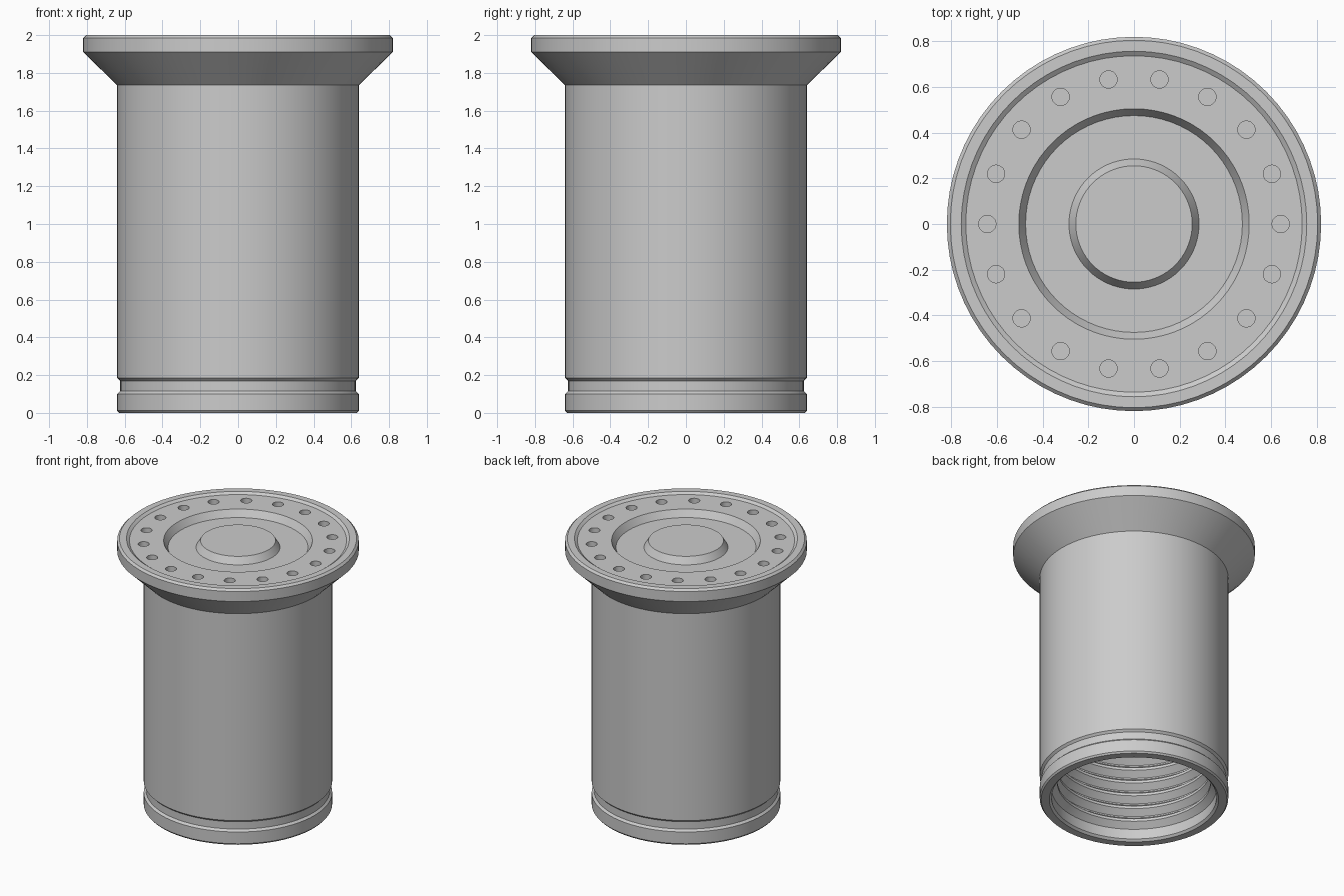
import bpy, bmesh, math
from mathutils import Matrix

cube = bpy.data.objects.get("Cube")
if cube:
    bpy.data.objects.remove(cube, do_unlink=True)

SEGMENTS = 72
HOLES = 18

metal = bpy.data.materials.new("light_grey_metal")
metal.use_nodes = True
grey = (0.6, 0.6, 0.6, 1)
metal.diffuse_color = grey
metal.node_tree.nodes["Principled BSDF"].inputs["Base Color"].default_value = grey


def make_object(name, bm):
    mesh = bpy.data.meshes.new(name)
    bmesh.ops.recalc_face_normals(bm, faces=bm.faces)
    bm.to_mesh(mesh)
    bm.free()
    mesh.materials.append(metal)
    obj = bpy.data.objects.new(name, mesh)
    bpy.context.collection.objects.link(obj)
    return obj


def lathe(name, profile):
    """Turn a closed (radius, height) profile, with both ends on the axis."""
    bm = bmesh.new()
    rings = []
    for r, z in profile:
        if r == 0:
            rings.append([bm.verts.new((0, 0, z))] * SEGMENTS)
        else:
            angles = [2 * math.pi * i / SEGMENTS for i in range(SEGMENTS)]
            rings.append([bm.verts.new((r * math.cos(a), r * math.sin(a), z)) for a in angles])
    for low, high in zip(rings, rings[1:]):
        for i in range(SEGMENTS):
            j = (i + 1) % SEGMENTS
            corners = list(dict.fromkeys((low[i], low[j], high[j], high[i])))
            bm.faces.new(corners)
    return make_object(name, bm)


# Stepped top face: centre boss, recess and raised rim
top = [(0, 1.985), (0.255, 1.985), (0.285, 1.935), (0.475, 1.935),
       (0.505, 1.985), (0.737, 1.985), (0.757, 2.0), (0.805, 2.0)]
# Flared flange, barrel and the groove near the foot
outside = [(0.82, 1.985), (0.82, 1.91), (0.64, 1.735), (0.64, 0.185),
           (0.625, 0.17), (0.625, 0.115), (0.64, 0.1), (0.64, 0.012), (0.63, 0)]
# Bore with repeated internal thread ridges
bore = [(0.575, 0), (0.56, 0.015), (0.56, 0.09)]
for step in range(15):
    z = 0.1 + step * 0.1
    bore += [(0.52, z + 0.03), (0.52, z + 0.05), (0.56, z + 0.08), (0.56, z + 0.09)]
bore += [(0.56, 1.75), (0, 1.75)]

body = lathe("threaded_sleeve", top + outside + bore)

# Ring of blind holes in the flange face
bm = bmesh.new()
for i in range(HOLES):
    turn = Matrix.Rotation(2 * math.pi * i / HOLES, 4, "Z")
    bmesh.ops.create_cone(bm, cap_ends=True, segments=24, radius1=0.038, radius2=0.038,
                          depth=0.1, matrix=turn @ Matrix.Translation((0.643, 0, 1.985)))
cutter = make_object("hole_cutter", bm)
cutter.hide_render = True

cut = body.modifiers.new("flange_holes", "BOOLEAN")
cut.object = cutter
cut.operation = "DIFFERENCE"
cut.solver = "EXACT"
bpy.ops.object.select_all(action="DESELECT")
body.select_set(True)
bpy.context.view_layer.objects.active = body
bpy.ops.object.modifier_apply(modifier=cut.name)
bpy.data.objects.remove(cutter, do_unlink=True)
bpy.ops.object.shade_smooth_by_angle(angle=math.radians(25))
